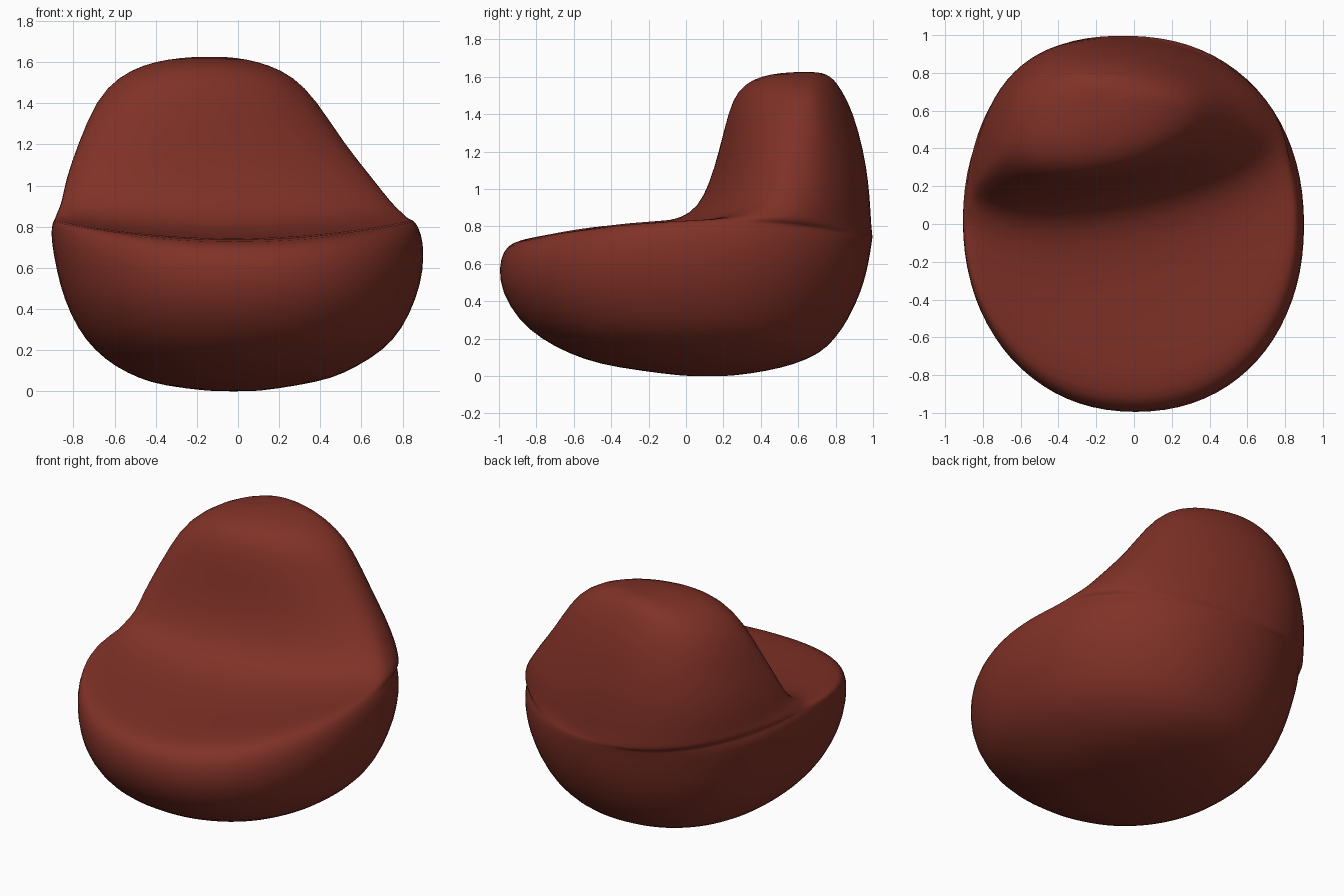
import bpy, bmesh, math

if "Cube" in bpy.data.objects:
    bpy.data.objects.remove(bpy.data.objects["Cube"])

SEGMENTS = 40

# Fabric
fabric = bpy.data.materials.new("brick_red_fabric")
fabric.diffuse_color = (0.215, 0.031, 0.02, 1)
fabric.use_nodes = True
fabric.node_tree.nodes["Principled BSDF"].inputs["Base Color"].default_value = fabric.diffuse_color

# Cross-sections from floor to crown: height, left x, right x, front y, back y
SECTIONS = [
    (0, -0.14, 0.10, -0.02, 0.25),
    (0.028, -0.37, 0.29, -0.24, 0.44),
    (0.062, -0.48, 0.46, -0.46, 0.58),
    (0.12, -0.60, 0.58, -0.63, 0.72),
    (0.20, -0.70, 0.71, -0.78, 0.80),
    (0.30, -0.78, 0.80, -0.90, 0.87),
    (0.45, -0.85, 0.87, -0.99, 0.94),
    (0.58, -0.885, 0.905, -1.005, 0.975),
    (0.67, -0.91, 0.905, -0.98, 0.99),
    (0.715, -0.91, 0.88, -0.93, 0.997),
    (0.738, -0.90, 0.86, -0.84, 1.0),
    (0.746, -0.895, 0.84, -0.55, 1.0),
    (0.758, -0.89, 0.82, -0.20, 0.997),
    (0.81, -0.88, 0.795, -0.03, 0.99),
    (0.90, -0.86, 0.75, 0.07, 0.985),
    (1.03, -0.84, 0.66, 0.13, 0.975),
    (1.20, -0.78, 0.52, 0.18, 0.95),
    (1.42, -0.69, 0.38, 0.23, 0.89),
    (1.53, -0.58, 0.27, 0.28, 0.83),
    (1.587, -0.46, 0.15, 0.36, 0.79),
    (1.614, -0.34, 0.04, 0.45, 0.75),
    (1.625, -0.22, -0.05, 0.56, 0.70),
]


def clamp(v):
    return max(0.0, min(1.0, v))


def soft(v, n=2.15):
    """Slightly squared circle component."""
    return math.copysign(abs(v) ** (2 / n), v)


def ring(bm, z, xl, xr, yf, yb):
    above_seat = clamp((z - 0.73) / 0.035)
    # the backrest turns a little to one side
    twist = 0.14 * above_seat * math.sqrt(clamp((1.7 - z) / 0.67))
    # the widest line sits further forward just above the seat
    ym = (yf + yb) / 2 - 0.24 * above_seat * clamp((1.55 - z) / 0.75)
    # the sides of the seat rise into low arms
    lift = 0.09 * math.exp(-((z - 0.745) / 0.11) ** 2)
    front = math.sqrt((ym - yf) ** 2 - twist ** 2)
    verts = []
    for i in range(SEGMENTS):
        a = math.tau * i / SEGMENTS
        c, s = soft(math.cos(a)), soft(math.sin(a))
        x = (xl + xr) / 2 + (xr - xl) / 2 * c
        if s < 0:
            y = ym + front * s + twist * c
        else:
            y = ym + (yb - ym) * s + twist * c * (1 - 1.4 * s)
        verts.append(bm.verts.new((x, y, z + lift * c * c)))
    return verts


# Bean bag body lofted through the sections
bm = bmesh.new()
rings = [ring(bm, *s) for s in SECTIONS]
for low, high in zip(rings, rings[1:]):
    for i in range(SEGMENTS):
        j = (i + 1) % SEGMENTS
        bm.faces.new((low[i], low[j], high[j], high[i]))

# Floor and crown caps
caps = [bm.faces.new(rings[0]), bm.faces.new(rings[-1])]
bmesh.ops.poke(bm, faces=caps)
bmesh.ops.recalc_face_normals(bm, faces=bm.faces)
for f in bm.faces:
    f.smooth = True

mesh = bpy.data.meshes.new("bean_bag_seat")
bm.to_mesh(mesh)
bm.free()
mesh.materials.append(fabric)
seat = bpy.data.objects.new("bean_bag_seat", mesh)
bpy.context.collection.objects.link(seat)
sub = seat.modifiers.new("soft_surface", 'SUBSURF')
sub.levels = sub.render_levels = 1
